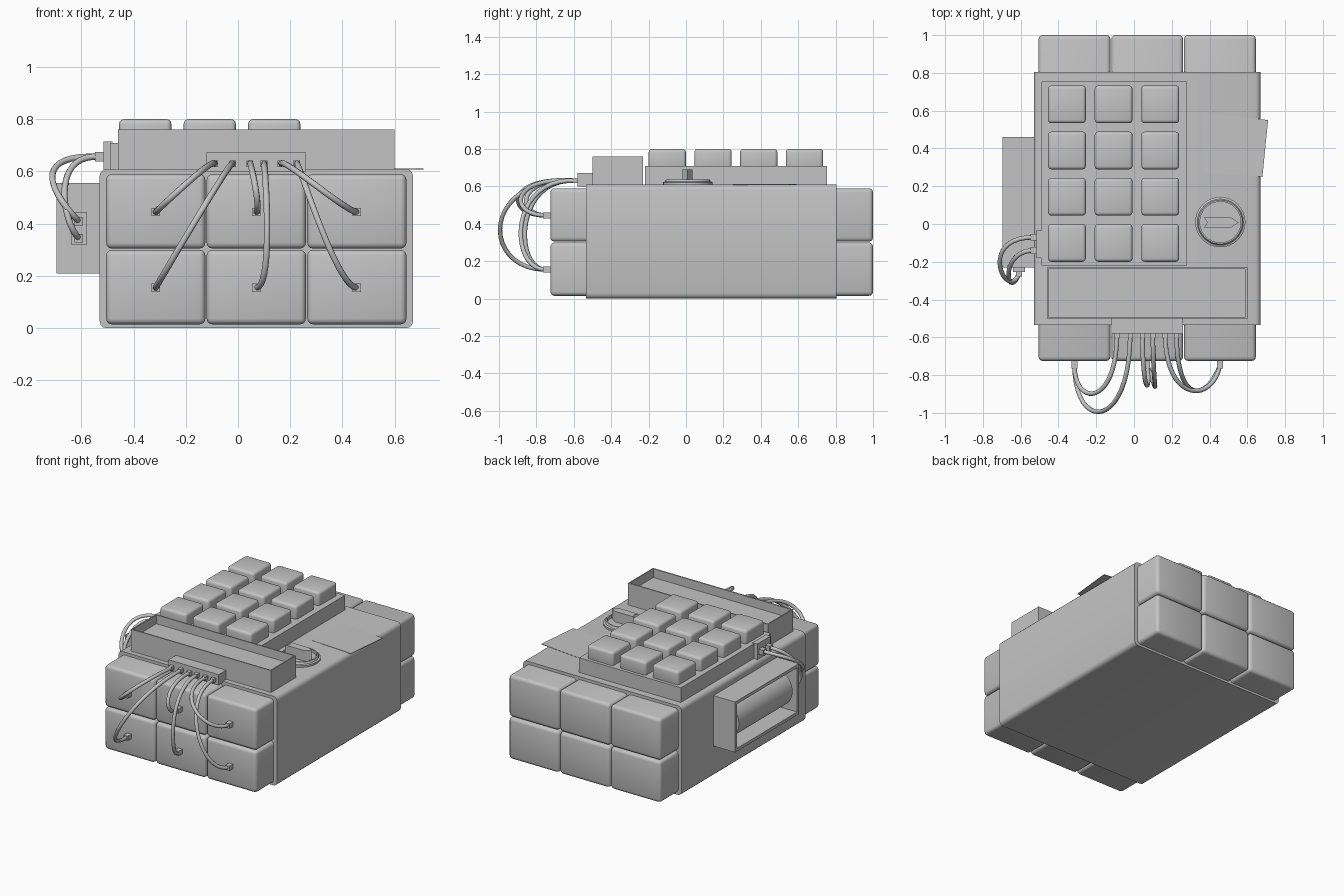
import bpy, bmesh, math
from mathutils import Vector

cube = bpy.data.objects.get("Cube")
if cube:
    bpy.data.objects.remove(cube, do_unlink=True)

GREY = (0.55, 0.55, 0.55, 1)
mat = bpy.data.materials.new("plain grey")
mat.use_nodes = True
mat.diffuse_color = GREY
mat.node_tree.nodes["Principled BSDF"].inputs["Base Color"].default_value = GREY


def add_object(name, bm, smooth=False):
    bmesh.ops.recalc_face_normals(bm, faces=bm.faces[:])
    mesh = bpy.data.meshes.new(name)
    bm.to_mesh(mesh)
    bm.free()
    mesh.materials.append(mat)
    obj = bpy.data.objects.new(name, mesh)
    bpy.context.collection.objects.link(obj)
    if smooth:
        bpy.ops.object.select_all(action="DESELECT")
        obj.select_set(True)
        bpy.context.view_layer.objects.active = obj
        bpy.ops.object.shade_smooth_by_angle(angle=math.radians(40))
    return obj


def box(name, xs, ys, zs, bevel=0, along=None, recess=None):
    """Box from ranges; bevel all edges or those along one axis; recess = (direction, rim, depth)."""
    bm = bmesh.new()
    bmesh.ops.create_cube(bm, size=1)
    for v in bm.verts:
        v.co = Vector([r[0] if c < 0 else r[1] for c, r in zip(v.co, (xs, ys, zs))])
    if bevel:
        edges = [e for e in bm.edges if along is None
                 or abs((e.verts[0].co - e.verts[1].co).normalized()[along]) > 0.9]
        bmesh.ops.bevel(bm, geom=edges, offset=bevel, segments=3, profile=0.5, affect="EDGES")
    if recess:
        direction, rim, depth = Vector(recess[0]), recess[1], recess[2]
        bm.normal_update()
        face = max(bm.faces, key=lambda f: f.normal.dot(direction))
        bmesh.ops.inset_region(bm, faces=[face], thickness=rim)
        walls = bmesh.ops.extrude_discrete_faces(bm, faces=[face])["faces"]
        bmesh.ops.translate(bm, verts=walls[0].verts[:], vec=-direction * depth)
    return add_object(name, bm, bevel > 0)


def centred(name, c, size, **kw):
    return box(name, *[(a - s / 2, a + s / 2) for a, s in zip(c, size)], **kw)


def plate(name, outline, z0, z1):
    bm = bmesh.new()
    face = bm.faces.new([bm.verts.new((x, y, z0)) for x, y in outline])
    top = bmesh.ops.extrude_face_region(bm, geom=[face])["geom"]
    bmesh.ops.translate(bm, verts=[v for v in top if isinstance(v, bmesh.types.BMVert)],
                        vec=(0, 0, z1 - z0))
    return add_object(name, bm)


def wire(name, points, radius=0.012):
    """Round wire through four Bezier control points."""
    curve = bpy.data.curves.new(name, "CURVE")
    curve.dimensions = "3D"
    curve.bevel_depth = radius
    curve.bevel_resolution = 2
    curve.resolution_u = 20
    curve.use_fill_caps = True
    spline = curve.splines.new("BEZIER")
    spline.bezier_points.add(1)
    a, b = spline.bezier_points
    for p in (a, b):
        p.handle_left_type = p.handle_right_type = "FREE"
    a.co, a.handle_right, b.handle_left, b.co = points
    a.handle_left, b.handle_right = points[0], points[3]
    curve.materials.append(mat)
    obj = bpy.data.objects.new(name, curve)
    bpy.context.collection.objects.link(obj)


# Six long blocks held by a wrap
for row in range(2):
    for col in range(3):
        x, z = -0.505 + col * 0.385, 0.015 + row * 0.29
        box("long_block", (x, x + 0.38), (-0.725, 1.0), (z, z + 0.285), bevel=0.022)
box("wrap", (-0.53, 0.67), (-0.535, 0.805), (0, 0.61), bevel=0.028, along=1)

# Keypad
box("keypad_base", (-0.49, 0.28), (-0.22, 0.755), (0.6, 0.71))
for col in range(3):
    for row in range(4):
        centred("key", (-0.355 + col * 0.247, -0.1 + row * 0.2445, 0.745),
                (0.2, 0.2, 0.11), bevel=0.018)

# Display tray and wire connector
box("display_tray", (-0.46, 0.6), (-0.5, -0.23), (0.6, 0.76), recess=((0, 0, 1), 0.012, 0.06))
box("wire_connector", (-0.12, 0.26), (-0.58, -0.5), (0.6, 0.672))

# Dial with raised rim and arrow pointer
bm = bmesh.new()
profile = [(0, 0.618), (0.108, 0.618), (0.108, 0.638), (0.116, 0.638),
           (0.122, 0.626), (0.133, 0.622), (0.133, 0.6)]
verts = [bm.verts.new((r, 0, z)) for r, z in profile]
edges = [bm.edges.new(pair) for pair in zip(verts, verts[1:])]
bmesh.ops.spin(bm, geom=verts + edges, cent=(0, 0, 0), axis=(0, 0, 1),
               angle=math.tau, steps=32)
bmesh.ops.remove_doubles(bm, verts=bm.verts[:], dist=0.0005)
dial = add_object("dial", bm, True)
dial.location = (0.457, 0.01, 0)
plate("dial_arrow", [(0.37, -0.018), (0.515, -0.018), (0.555, 0.008),
                     (0.515, 0.034), (0.37, 0.034), (0.39, 0.008)], 0.61, 0.69)

# Loose label overhanging the edge
plate("label", [(0.37, 0.27), (0.68, 0.25), (0.71, 0.55), (0.36, 0.59)], 0.608, 0.612)

# Front wires: start x, end x, end z, loop reach, sideways bow
runs = [(-0.09, -0.315, 0.445, 0.97, 0), (-0.02, -0.315, 0.155, 1.1, 0),
        (0.045, 0.07, 0.445, 0.91, 0.02), (0.1, 0.07, 0.155, 0.92, 0.07),
        (0.165, 0.455, 0.445, 0.95, -0.04), (0.225, 0.455, 0.155, 0.95, -0.08)]
for x0, x1, z1, reach, bow in runs:
    centred("wire_socket", (x0, -0.59, 0.63), (0.026, 0.03, 0.026))
    centred("wire_plug", (x1, -0.74, z1), (0.032, 0.05, 0.032))
    wire("front_wire", [(x0, -0.58, 0.63), (x0, -reach, 0.66),
                        (x1 + bow, -reach, z1), (x1, -0.75, z1)])

# Battery holder on the right side
box("battery_holder", (-0.695, -0.52), (-0.23, 0.46), (0.21, 0.555),
    recess=((-1, 0, 0), 0.03, 0.14))
bm = bmesh.new()
bmesh.ops.create_cone(bm, cap_ends=True, segments=24, radius1=0.125, radius2=0.125, depth=0.58)
battery = add_object("battery", bm, True)
battery.rotation_euler = (math.pi / 2, 0, 0)
battery.location = (-0.56, 0.115, 0.382)
box("holder_connector", (-0.64, -0.578), (-0.255, -0.22), (0.32, 0.445))
box("keypad_connector", (-0.515, -0.48), (-0.18, -0.035), (0.6, 0.715))

# Holder wires: keypad socket y, holder socket z, outward reach, forward reach
for y0, z1, out, forward in [(-0.07, 0.41, 0.84, 0.42), (-0.14, 0.345, 0.72, 0.42)]:
    centred("keypad_socket", (-0.528, y0, 0.656), (0.04, 0.036, 0.036))
    centred("holder_socket", (-0.61, -0.262, z1), (0.032, 0.03, 0.032))
    wire("holder_wire", [(-0.53, y0, 0.656), (-out, y0, 0.67),
                         (-0.67, -forward, z1 + 0.06), (-0.61, -0.265, z1)])
